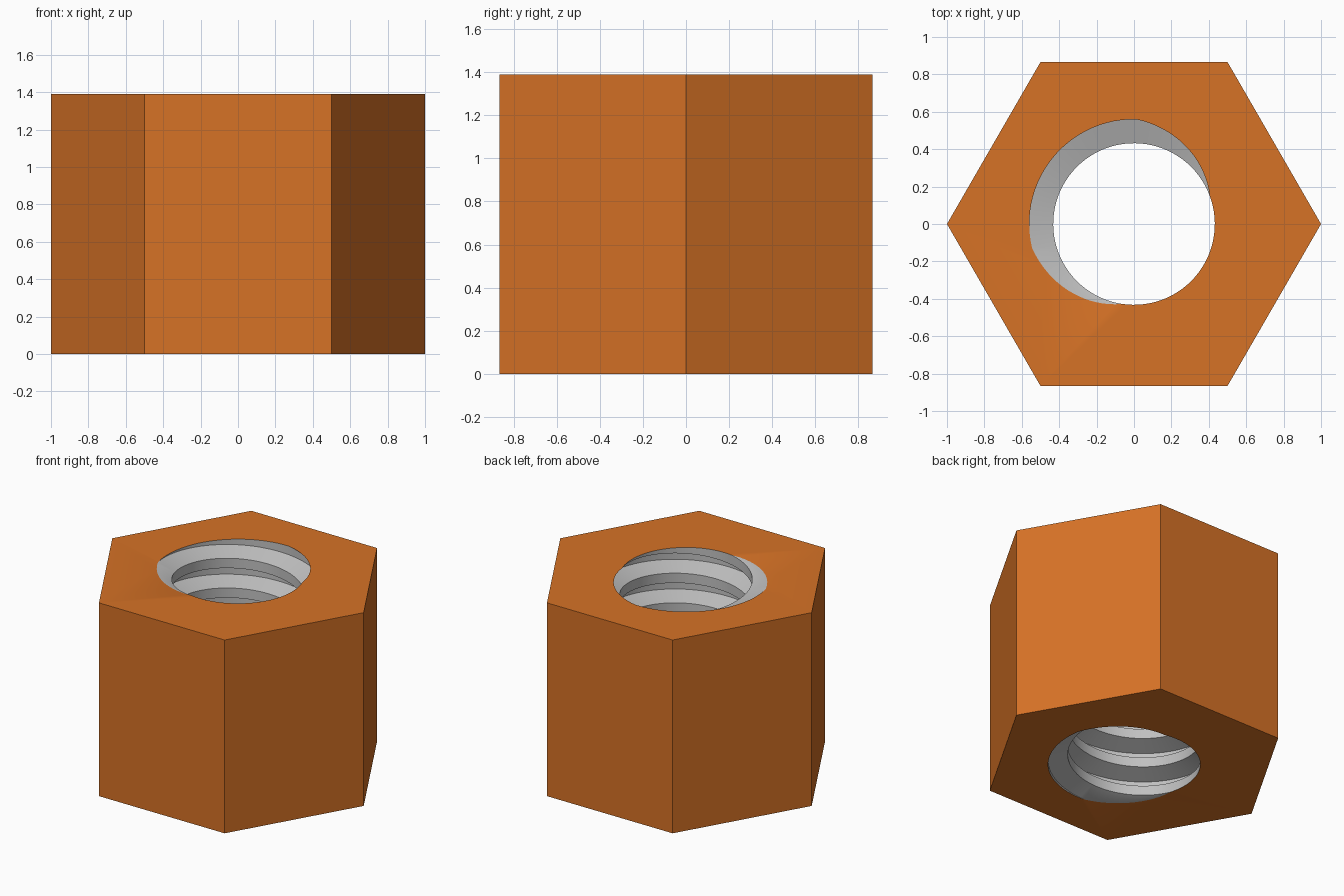
import bpy, bmesh, math
from mathutils import Vector

if "Cube" in bpy.data.objects:
    bpy.data.objects.remove(bpy.data.objects["Cube"])

HEIGHT = 1.39
PITCH = 0.2135
MINOR, MAJOR = 0.432, 0.56
SEG = 90                      # steps per turn
PHASE = math.radians(141)     # where the groove centre leaves the top face


def material(name, rgb):
    m = bpy.data.materials.new(name)
    m.diffuse_color = (*rgb, 1)
    m.use_nodes = True
    m.node_tree.nodes["Principled BSDF"].inputs["Base Color"].default_value = m.diffuse_color
    return m


bm = bmesh.new()

# Threaded bore: a trapezoid groove swept along a right-handed helix
profile = [(-0.335, MINOR), (-0.145, MAJOR), (0.145, MAJOR), (0.335, MINOR), (0.665, MINOR)]
rows = []
for j in range(-9 * SEG, 2 * SEG + 1):
    t = 2 * math.pi * j / SEG
    a = t + PHASE
    z = HEIGHT + PITCH * j / SEG
    rows.append([bm.verts.new((r * math.cos(a), r * math.sin(a), z + PITCH * o)) for o, r in profile])
for p, q in zip(rows, rows[1:]):
    for k in range(len(profile) - 1):
        bm.faces.new((p[k], p[k + 1], q[k + 1], q[k])).material_index = 1
bmesh.ops.remove_doubles(bm, verts=bm.verts, dist=1e-4)

# Trim the thread flush with both end faces
for z, n in ((0, -1), (HEIGHT, 1)):
    bmesh.ops.bisect_plane(bm, geom=bm.verts[:] + bm.edges[:] + bm.faces[:], dist=1e-5,
                           plane_co=(0, 0, z), plane_no=(0, 0, n), clear_outer=True)
rims = [[e for e in bm.edges if e.is_boundary and all(abs(v.co.z - z) < 1e-4 for v in e.verts)]
        for z in (0, HEIGHT)]

# Hexagonal sides
rings = [[bm.verts.new((math.cos(i * math.pi / 3), math.sin(i * math.pi / 3), z)) for i in range(6)]
         for z in (0, HEIGHT)]
for i in range(6):
    k = (i + 1) % 6
    bm.faces.new((rings[0][i], rings[0][k], rings[1][k], rings[1][i])).material_index = 0

# End faces around the bore
for ring, rim, n in zip(rings, rims, (-1, 1)):
    outline = [bm.edges.get((ring[i], ring[(i + 1) % 6])) for i in range(6)]
    res = bmesh.ops.triangle_fill(bm, edges=outline + rim, use_beauty=True, normal=Vector((0, 0, n)))
    for f in res["geom"]:
        if isinstance(f, bmesh.types.BMFace):
            f.material_index = 0
bmesh.ops.recalc_face_normals(bm, faces=bm.faces)

mesh = bpy.data.meshes.new("hex_nut")
bm.to_mesh(mesh)
bm.free()
mesh.materials.append(material("orange", (0.672, 0.168, 0.019)))
mesh.materials.append(material("grey", (0.527, 0.527, 0.527)))
nut = bpy.data.objects.new("hex_nut", mesh)
bpy.context.collection.objects.link(nut)
bpy.context.view_layer.objects.active = nut
nut.select_set(True)
bpy.ops.object.shade_smooth_by_angle(angle=math.radians(30))
